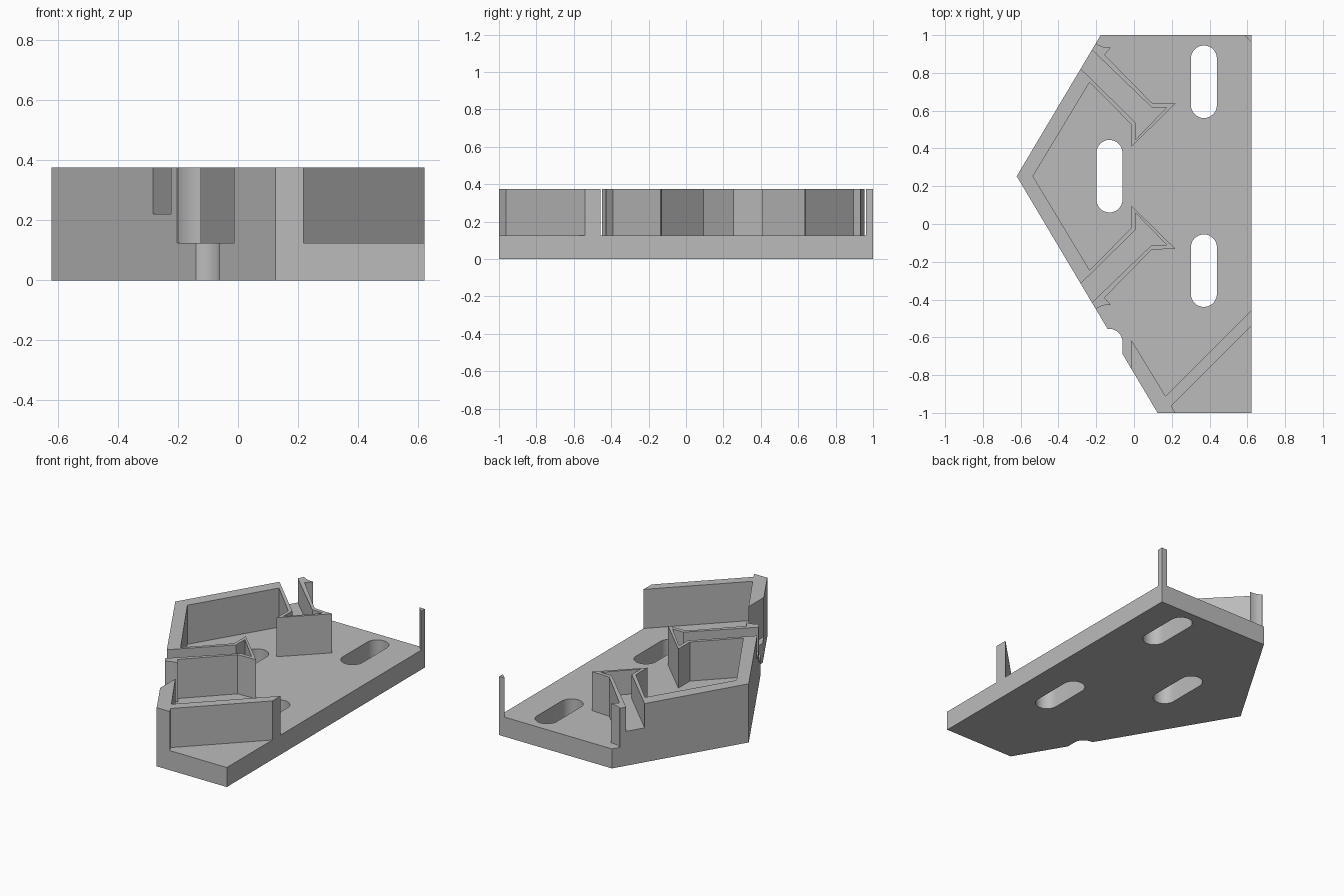
import bpy, bmesh, math

cube = bpy.data.objects.get("Cube")
if cube:
    bpy.data.objects.remove(cube, do_unlink=True)

PLATE, FLOOR, TOP = 0.125, 0.22, 0.375   # heights of plate, channel floor and walls
MID = 0.253                              # mirror line of the two channels in y

grey = bpy.data.materials.new("plain_grey")
grey.use_nodes = True
colour = (0.5, 0.5, 0.5, 1)
grey.diffuse_color = colour
grey.node_tree.nodes["Principled BSDF"].inputs["Base Color"].default_value = colour


def prism(name, points, low, high):
    """Extrude a flat outline from height low to height high."""
    bm = bmesh.new()
    face = bm.faces.new([bm.verts.new((x, y, low)) for x, y in points])
    new = bmesh.ops.extrude_face_region(bm, geom=[face], use_keep_orig=True)["geom"]
    bmesh.ops.translate(bm, vec=(0, 0, high - low),
                        verts=[g for g in new if isinstance(g, bmesh.types.BMVert)])
    bmesh.ops.recalc_face_normals(bm, faces=bm.faces)
    mesh = bpy.data.meshes.new(name)
    bm.to_mesh(mesh)
    bm.free()
    obj = bpy.data.objects.new(name, mesh)
    mesh.materials.append(grey)
    bpy.context.collection.objects.link(obj)
    return obj


def smooth(obj):
    bpy.ops.object.select_all(action="DESELECT")
    obj.select_set(True)
    bpy.context.view_layer.objects.active = obj
    bpy.ops.object.shade_smooth_by_angle(angle=math.radians(30))


def arc(cx, cy, r, start, end, steps):
    return [(cx + r * math.cos(math.radians(start + (end - start) * i / steps)),
             cy + r * math.sin(math.radians(start + (end - start) * i / steps)))
            for i in range(steps + 1)]


def edge(y):
    """Point on the slanted outer edge of the plate."""
    return (-0.621 + abs(y - MID) / 1.68, y)


def mirror(points):
    return [(x, 2 * MID - y) for x, y in points]


# Base plate with rounded slots; the last slot bites into the slanted edge
plate = prism("base_plate", [edge(1), edge(MID), edge(-1), (0.621, -1), (0.621, 1)], 0, PLATE)
bpy.context.view_layer.objects.active = plate
for cx, cy in [(0.37, 0.753), (0.37, -0.247), (-0.13, MID), (-0.13, -0.747)]:
    r, half = 0.069, 0.123
    shape = arc(cx, cy + half, r, 0, 180, 16) + arc(cx, cy - half, r, 180, 360, 16)
    cutter = prism("slot_cutter", shape, -0.1, PLATE + 0.1)
    cutter.hide_render = True
    cut = plate.modifiers.new("slot", "BOOLEAN")
    cut.operation, cut.solver, cut.object = "DIFFERENCE", "EXACT", cutter
    bpy.ops.object.modifier_apply(modifier=cut.name)
    bpy.data.objects.remove(cutter, do_unlink=True)
smooth(plate)

# Channel outline, open at the slanted edge and ending in a triangular pocket
channel = [edge(0.922), (0.095, 0.616), (0.172, 0.616), (0.008, 0.447),
           (0.008, 0.537), edge(0.822)]

# Corner wall that runs on around both channels
half_wall = [(-0.535, MID), (-0.235, 0.75), (-0.013, 0.526), (-0.013, 0.41),
             (0.219, 0.637), (0.093, 0.642), (-0.156, 0.896)]
half_wall += arc(-0.13, 1.056, 0.1225, -87, -125, 8) + [edge(0.955)]
half_wall += channel + [edge(MID)]
wall = prism("corner_wall", half_wall + mirror(half_wall[-2:0:-1]), PLATE, TOP)
smooth(wall)

# Raised channel floors
prism("back_channel_floor", channel, PLATE, FLOOR)
prism("front_channel_floor", mirror(channel), PLATE, FLOOR)

# Angled front wall
prism("front_wall", [edge(-0.767), edge(-1), (0.218, -1), (0.198, -0.963), (0.621, -0.54),
                     (0.621, -0.457), (0.167, -0.911), (-0.013, -0.615)], PLATE, TOP)

# Thin post at the back corner
prism("corner_post", [(0.583, 1), (0.621, 1), (0.621, 0.962)], PLATE, TOP)
